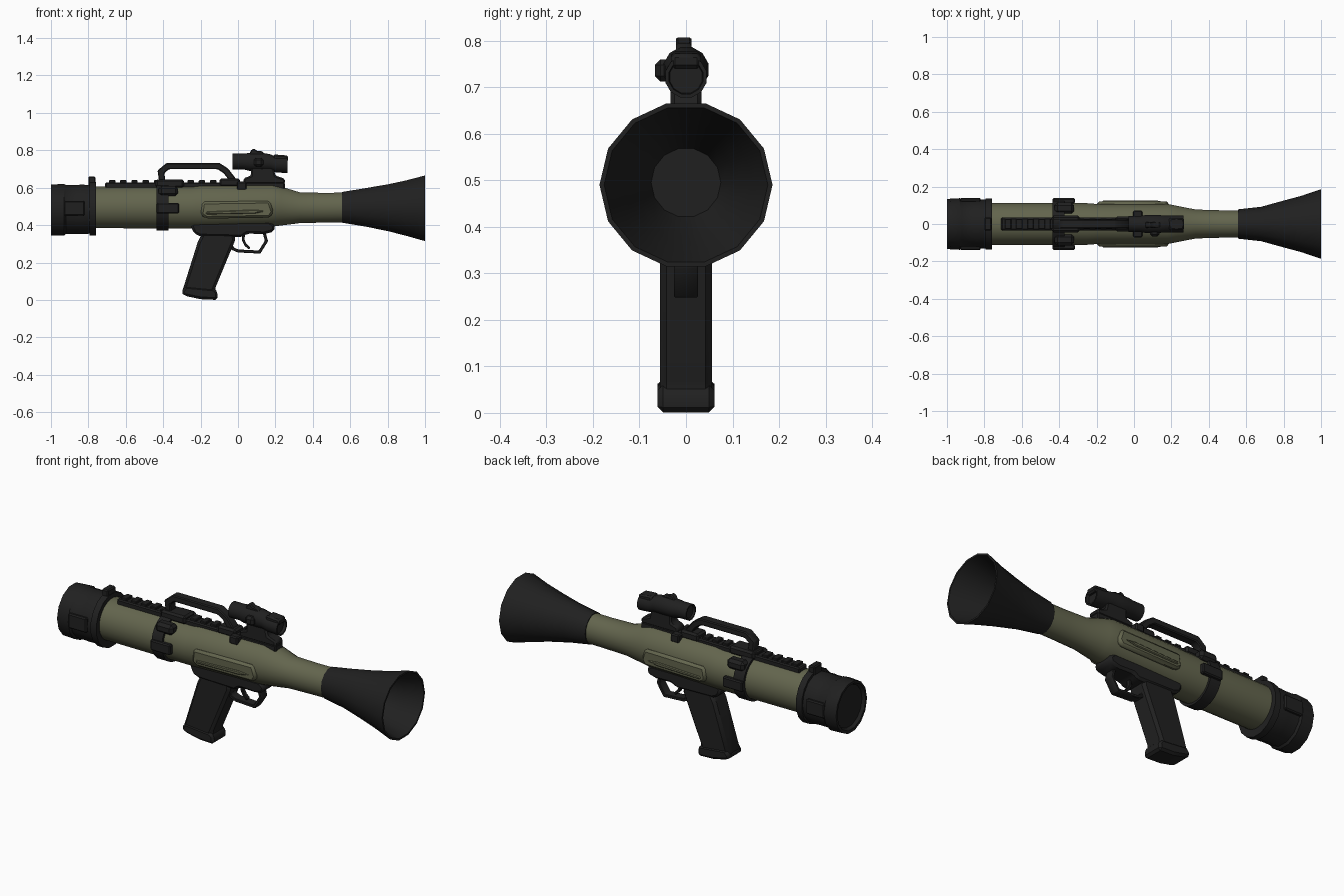
import bpy, bmesh, math
from mathutils import Vector

if "Cube" in bpy.data.objects:
    bpy.data.objects.remove(bpy.data.objects["Cube"])


def material(name, col):
    m = bpy.data.materials.new(name)
    m.diffuse_color = (*col, 1)
    m.use_nodes = True
    m.node_tree.nodes["Principled BSDF"].inputs["Base Color"].default_value = m.diffuse_color
    return m


BLACK = material("matte black", (0.0145, 0.0145, 0.0145))
GREEN = material("olive green", (0.125, 0.13, 0.075))


def finish(name, bm, mat, bevel=0.0, angle=35):
    bmesh.ops.recalc_face_normals(bm, faces=bm.faces)
    me = bpy.data.meshes.new(name)
    bm.to_mesh(me)
    bm.free()
    me.materials.append(mat)
    ob = bpy.data.objects.new(name, me)
    bpy.context.collection.objects.link(ob)
    bpy.ops.object.select_all(action='DESELECT')
    ob.select_set(True)
    bpy.context.view_layer.objects.active = ob
    if bevel:
        b = ob.modifiers.new("bevel", 'BEVEL')
        b.width, b.segments, b.limit_method = bevel, 1, 'ANGLE'
        bpy.ops.object.modifier_apply(modifier="bevel")
    if angle:
        bpy.ops.object.shade_smooth_by_angle(angle=math.radians(angle))
    return ob


def lathe(name, rings, mat, n=24, y=0.0, angle=35, closed=False):
    """Rings of (x, y radius, z radius, z centre) joined along x."""
    bm = bmesh.new()
    loops = []
    for x, ry, rz, zc in rings:
        loops.append([bm.verts.new((x, y + ry * math.sin(math.tau * (i + .5) / n),
                                    zc + rz * math.cos(math.tau * (i + .5) / n))) for i in range(n)])
    pairs = list(zip(loops, loops[1:]))
    if closed:
        pairs.append((loops[-1], loops[0]))
    for a, b in pairs:
        for i in range(n):
            j = (i + 1) % n
            bm.faces.new((a[i], a[j], b[j], b[i]))
    if not closed:
        bm.faces.new(loops[0])
        bm.faces.new(loops[-1])
    return finish(name, bm, mat, angle=angle)


def prism(name, pts, y0, y1, mat, bevel=0.008):
    """Side profile in x,z pushed through from y0 to y1."""
    bm = bmesh.new()
    a = [bm.verts.new((x, y0, z)) for x, z in pts]
    b = [bm.verts.new((x, y1, z)) for x, z in pts]
    bm.faces.new(a)
    bm.faces.new(b)
    for i in range(len(pts)):
        j = (i + 1) % len(pts)
        bm.faces.new((a[i], a[j], b[j], b[i]))
    return finish(name, bm, mat, bevel)


def box(name, x0, x1, y0, y1, z0, z1, mat=BLACK, bevel=0.006):
    return prism(name, [(x0, z0), (x1, z0), (x1, z1), (x0, z1)], y0, y1, mat, bevel)


def bar(name, path, thick, half_w, bevel=0.005):
    """Rectangular bar swept along an x,z path."""
    bm = bmesh.new()
    p = [Vector(q) for q in path]
    secs = []
    for i, q in enumerate(p):
        d0 = (q - p[i - 1]).normalized() if i else (p[1] - q).normalized()
        d1 = (p[i + 1] - q).normalized() if i < len(p) - 1 else d0
        t = (d0 + d1).normalized()
        nrm = Vector((-t.y, t.x)) * thick / 2 / max(t.dot(d0), .5)
        secs.append([bm.verts.new((v.x, s, v.y)) for v, s in
                     ((q + nrm, -half_w), (q + nrm, half_w), (q - nrm, half_w), (q - nrm, -half_w))])
    for a, b in zip(secs, secs[1:]):
        for i in range(4):
            j = (i + 1) % 4
            bm.faces.new((a[i], a[j], b[j], b[i]))
    bm.faces.new(secs[0])
    bm.faces.new(secs[-1])
    return finish(name, bm, BLACK, bevel)


# Main tube, tapering into the neck
lathe("launch_tube", [(-.80, .112, .112, .495), (-.25, .112, .114, .495), (-.20, .108, .118, .498),
                      (.18, .108, .114, .505), (.23, .098, .105, .502), (.33, .078, .083, .493),
                      (.46, .074, .080, .493), (.60, .072, .080, .495)], GREEN)

# Flared hollow bell at the front end
lathe("flared_bell", [(.555, .078, .084, .495), (.68, .092, .105, .495), (.80, .125, .128, .493),
                      (.90, .152, .152, .491), (1.0, .186, .180, .490), (1.0, .176, .170, .490),
                      (.90, .142, .142, .491), (.78, .105, .108, .493), (.68, .075, .075, .495)],
      BLACK, n=14, angle=40)

# Rear cap with a shallow dished end, and its collar
lathe("rear_cap", [(-.985, .112, .114, .483), (-1.0, .122, .124, .483), (-1.0, .134, .139, .481),
                   (-.93, .138, .142, .482), (-.92, .130, .134, .484), (-.86, .130, .134, .484),
                   (-.84, .132, .136, .484), (-.76, .128, .132, .485)], BLACK, n=14)
lathe("rear_collar", [(-.795, .139, .146, .487), (-.76, .139, .146, .487)], BLACK, n=16)
box("collar_lug", -.80, -.762, -.035, .035, .60, .660)
for i, s in enumerate((-1, 1)):
    box(f"cap_latch_{i}", -.93, -.82, s * .128 - .011, s * .128 + .011, .45, .53)

# Clamp band around the tube with side buckles
lathe("clamp_band", [(-.435, .110, .110, .495), (-.435, .126, .126, .495),
                     (-.372, .126, .126, .495), (-.372, .110, .110, .495)], BLACK, closed=True)
for i, s in enumerate((-1, 1)):
    box(f"band_buckle_{i}", -.435, -.315, s * .124 - .014, s * .124 + .014, .462, .518)
    box(f"band_shoulder_{i}", -.425, -.32, s * .085 - .03, s * .085 + .03, .555, .61, bevel=.015)

# Top rail with raised teeth
box("top_rail", -.71, .25, -.034, .034, .590, .628)
for i in range(16):
    x = -.69 + i * .06
    box(f"rail_tooth_{i}", x, x + .034, -.028, .028, .622, .640, bevel=.003)
for i, s in enumerate((-1, 1)):
    box(f"rail_clip_{i}", -.005, .045, s * .05 - .022, s * .05 + .022, .588, .632)

# Carrying handle
bar("carry_handle", [(-.40, .60), (-.412, .685), (-.375, .716), (-.105, .716), (-.065, .69), (-.03, .645),
                     (-.02, .62)], .034, .025)
box("handle_rear_base", -.44, -.29, -.045, .045, .600, .645, bevel=.01)
box("handle_front_base", -.10, .01, -.04, .04, .605, .650, bevel=.01)

# Optical sight with mount and adjustment knobs
prism("sight_mount", [(.03, .62), (.25, .62), (.25, .648), (.20, .665), (.19, .71), (.07, .71), (.07, .665),
                      (.03, .65)], -.033, .033, BLACK)
lathe("sight_body", [(-.02, .034, .034, .740), (-.03, .036, .036, .740), (-.03, .044, .044, .740),
                     (.03, .044, .044, .740), (.06, .049, .049, .738), (.13, .050, .050, .738),
                     (.17, .046, .046, .735), (.20, .046, .044, .725), (.265, .046, .046, .722),
                     (.265, .038, .038, .722), (.25, .036, .036, .722)], BLACK, n=12)
prism("sight_top_knob", [(.055, .77), (.15, .77), (.13, .795), (.105, .795), (.085, .81), (.07, .80)],
      -.022, .012, BLACK, .005)
box("sight_side_knob", .085, .135, -.067, -.03, .712, .760, bevel=.012)
prism("sight_front_hood", [(.18, .74), (.268, .74), (.268, .772), (.19, .778)], -.032, .032, BLACK)

# Raised panels on both sides of the tube, with a rib
for i, s in enumerate((-1, 1)):
    prism(f"side_panel_{i}", [(-.20, .455), (-.17, .435), (.17, .44), (.19, .47), (.17, .53), (-.19, .525)],
          s * .085, s * .119, GREEN, .012)
    prism(f"side_rib_{i}", [(-.17, .457), (.09, .462), (.15, .475), (.09, .482), (-.17, .472)],
          s * .11, s * .125, GREEN, .004)

# Grip housing under the tube
prism("grip_housing", [(-.255, .40), (-.235, .355), (-.20, .34), (.02, .335), (.05, .355), (.14, .352),
                       (.19, .365), (.20, .395), (.17, .42), (-.22, .42)], -.062, .062, BLACK, .012)

# Pistol grip
prism("pistol_grip", [(-.19, .36), (-.215, .31), (-.30, .04), (-.285, .028), (-.21, .008), (-.115, .0),
                      (-.112, .03), (-.125, .055), (-.015, .32), (-.02, .36)], -.056, .056, BLACK, .016)
prism("grip_foot", [(-.305, .04), (-.285, .022), (-.20, .004), (-.11, .0), (-.108, .04), (-.125, .06),
                    (-.28, .075)], -.061, .061, BLACK, .012)

# Trigger guard and trigger
bar("trigger_guard", [(-.045, .325), (-.03, .275), (0, .262), (.115, .256), (.152, .315), (.14, .36)],
    .016, .026, .003)
bar("trigger", [(.03, .35), (.028, .32), (.04, .295), (.062, .275)], .014, .012, .003)
